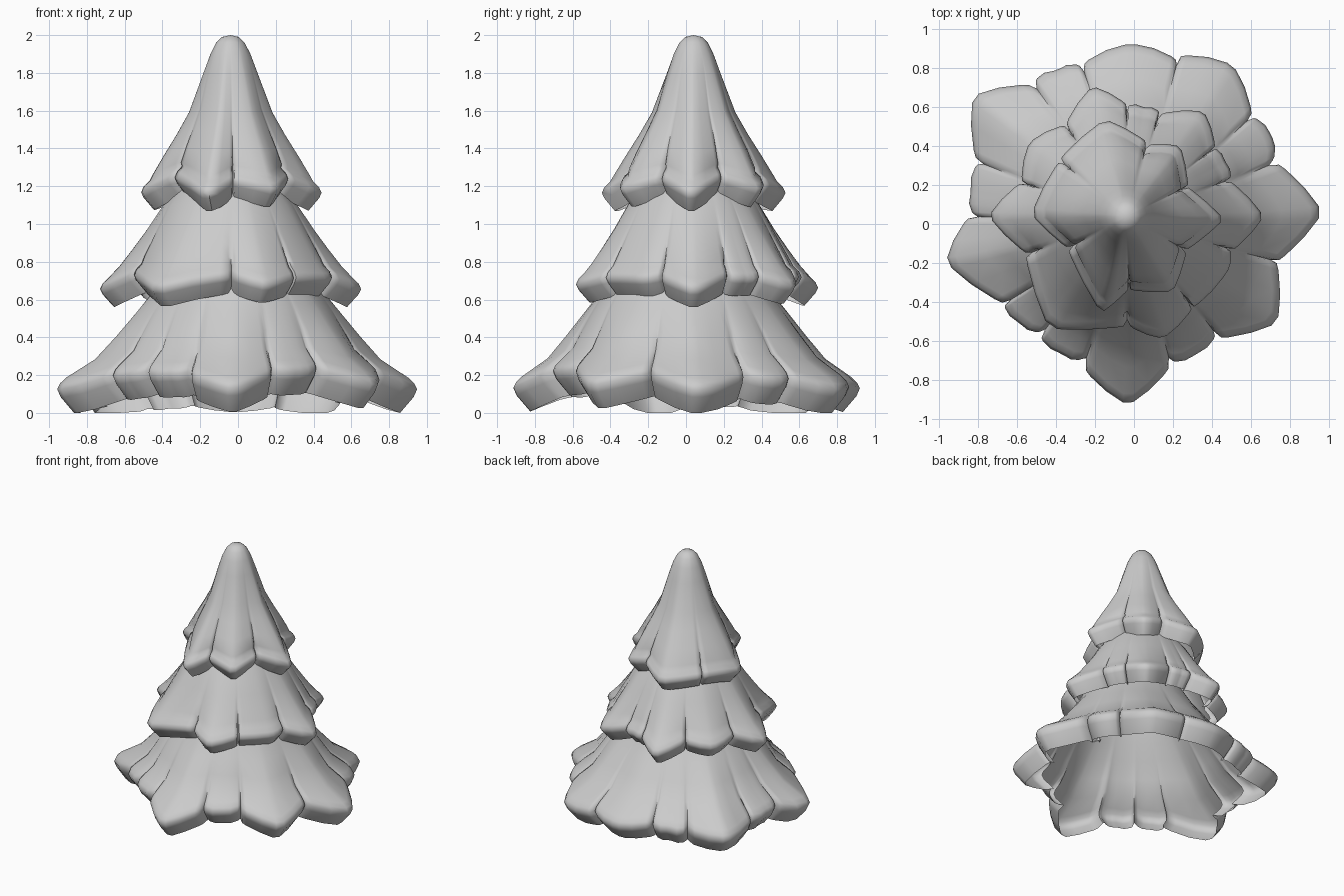
import bpy, bmesh, math
from mathutils import Vector


def lobe_columns(nums):
    """Expand (edge, tip, edge) leaf lobes into rim points, with a flag for grooves."""
    lobes = [[Vector(nums[i + k:i + k + 2]) for k in (0, 2, 4)] for i in range(0, len(nums), 6)]
    cols = []
    for i, (a, tip, b) in enumerate(lobes):
        for p, f in ((a, 0.01), (a, 0.12), (a, 0.5), (a, 0.88), (b, 0.88), (b, 0.5), (b, 0.12), (b, 0.01)):
            q = p.lerp(tip, f)
            size = {0.5: 1.012, 0.01: 0.988}.get(f, 1.0)
            cols.append((q * size, False))
        nxt = lobes[(i + 1) % len(lobes)][0]
        cols.append(((b + nxt) / 2, True))
    return cols


def tier(name, nums, centre, profile, tip_r, tip_z, slope, drop, lip, groove):
    """Skirt of leaf lobes: smooth at the top, splitting into lobes at the rim."""
    c = Vector(centre)
    cols = lobe_columns(nums)
    plain = [(p - c).length for p, g in cols if not g]
    mean = sum(plain) / len(plain)

    def rim_z(r):
        return tip_z + (tip_r - min(r, tip_r)) * slope

    z_top, z_mean = profile[0][1], rim_z(mean)
    bm = bmesh.new()
    grid = []
    for p, is_groove in cols:
        d = p - c
        radius, ang = d.length, math.atan2(d.y, d.x)
        cut = groove if is_groove else 0.0
        zr = rim_z(radius - cut * 0.3)
        pts = []
        for r, z in profile:
            w = ((z_top - z) / (z_top - z_mean)) ** 2
            pts.append((r + w * (radius - mean) - cut * w * w, z + w * (zr - z_mean)))
        R = radius - cut
        # rounded rim and the lip tucked under it
        pts += [(R - 0.045, zr + 0.045), (R - 0.014, zr + 0.015), (R, zr - 0.015),
                (R - 0.2 * lip, zr - 0.4 * drop), (R - lip, zr - drop)]
        grid.append([bm.verts.new((c.x + math.cos(ang) * r, c.y + math.sin(ang) * r, z)) for r, z in pts])
    n = len(grid)
    for i in range(n):
        a, b = grid[i], grid[(i + 1) % n]
        for j in range(len(a) - 1):
            bm.faces.new((a[j], a[j + 1], b[j + 1], b[j]))
    bmesh.ops.remove_doubles(bm, verts=bm.verts, dist=0.0005)
    me = bpy.data.meshes.new(name)
    bm.to_mesh(me)
    bm.free()
    ob = bpy.data.objects.new(name, me)
    bpy.context.collection.objects.link(ob)
    bpy.ops.object.select_all(action='DESELECT')
    ob.select_set(True)
    bpy.context.view_layer.objects.active = ob
    bpy.ops.object.shade_smooth_by_angle(angle=math.radians(65))
    return ob


# lower branches
tier("lower_branches", [
    0.75, -0.19, 0.975, 0.06, 0.75, 0.31,
    0.72, 0.33, 0.71, 0.45, 0.62, 0.55,
    0.61, 0.57, 0.51, 0.82, 0.24, 0.87,
    0.22, 0.85, -0.02, 0.93, -0.26, 0.83,
    -0.28, 0.82, -0.40, 0.79, -0.51, 0.74,
    -0.54, 0.72, -0.83, 0.66, -0.82, 0.34,
    -0.81, 0.31, -0.84, 0.16, -0.83, 0.05,
    -0.86, 0.03, -0.97, -0.20, -0.68, -0.41,
    -0.67, -0.42, -0.59, -0.51, -0.49, -0.56,
    -0.48, -0.59, -0.37, -0.67, -0.27, -0.70,
    -0.25, -0.76, -0.03, -0.935, 0.18, -0.75,
    0.20, -0.71, 0.32, -0.67, 0.42, -0.58,
    0.45, -0.59, 0.74, -0.51, 0.74, -0.20],
    (0, 0), [(0.38, 0.76), (0.45, 0.64), (0.525, 0.54), (0.61, 0.42), (0.69, 0.31)],
    0.93, 0.14, 0.5, 0.14, 0.09, 0.045)

# middle branches
tier("middle_branches", [
    0.52, -0.13, 0.67, 0.04, 0.50, 0.22,
    0.50, 0.24, 0.47, 0.32, 0.42, 0.39,
    0.42, 0.40, 0.36, 0.58, 0.14, 0.57,
    0.13, 0.58, 0.05, 0.60, -0.03, 0.61,
    -0.04, 0.62, -0.215, 0.71, -0.35, 0.52,
    -0.36, 0.51, -0.54, 0.42, -0.58, 0.22,
    -0.59, 0.21, -0.75, 0.04, -0.56, -0.15,
    -0.56, -0.17, -0.44, -0.54, -0.05, -0.53,
    -0.02, -0.53, 0.15, -0.59, 0.30, -0.44,
    0.31, -0.43, 0.48, -0.25, 0.50, -0.14],
    (-0.04, 0.04), [(0.24, 1.25), (0.35, 1.10), (0.42, 0.98), (0.475, 0.89), (0.525, 0.81)],
    0.69, 0.67, 0.55, 0.11, 0.075, 0.04)

# treetop
tier("treetop", [
    0.28, -0.13, 0.465, 0.025, 0.28, 0.19,
    0.28, 0.20, 0.24, 0.40, 0.08, 0.41,
    0.06, 0.43, -0.15, 0.54, -0.38, 0.34,
    -0.39, 0.32, -0.53, 0.05, -0.35, -0.12,
    -0.34, -0.14, -0.17, -0.46, -0.03, -0.34,
    -0.02, -0.34, 0.20, -0.35, 0.27, -0.15],
    (-0.04, 0.04), [(0.0, 2.0), (0.045, 1.99), (0.075, 1.96), (0.105, 1.90), (0.14, 1.80),
                    (0.205, 1.60), (0.26, 1.49), (0.32, 1.38), (0.365, 1.29)],
    0.48, 1.18, 0.6, 0.11, 0.07, 0.035)
